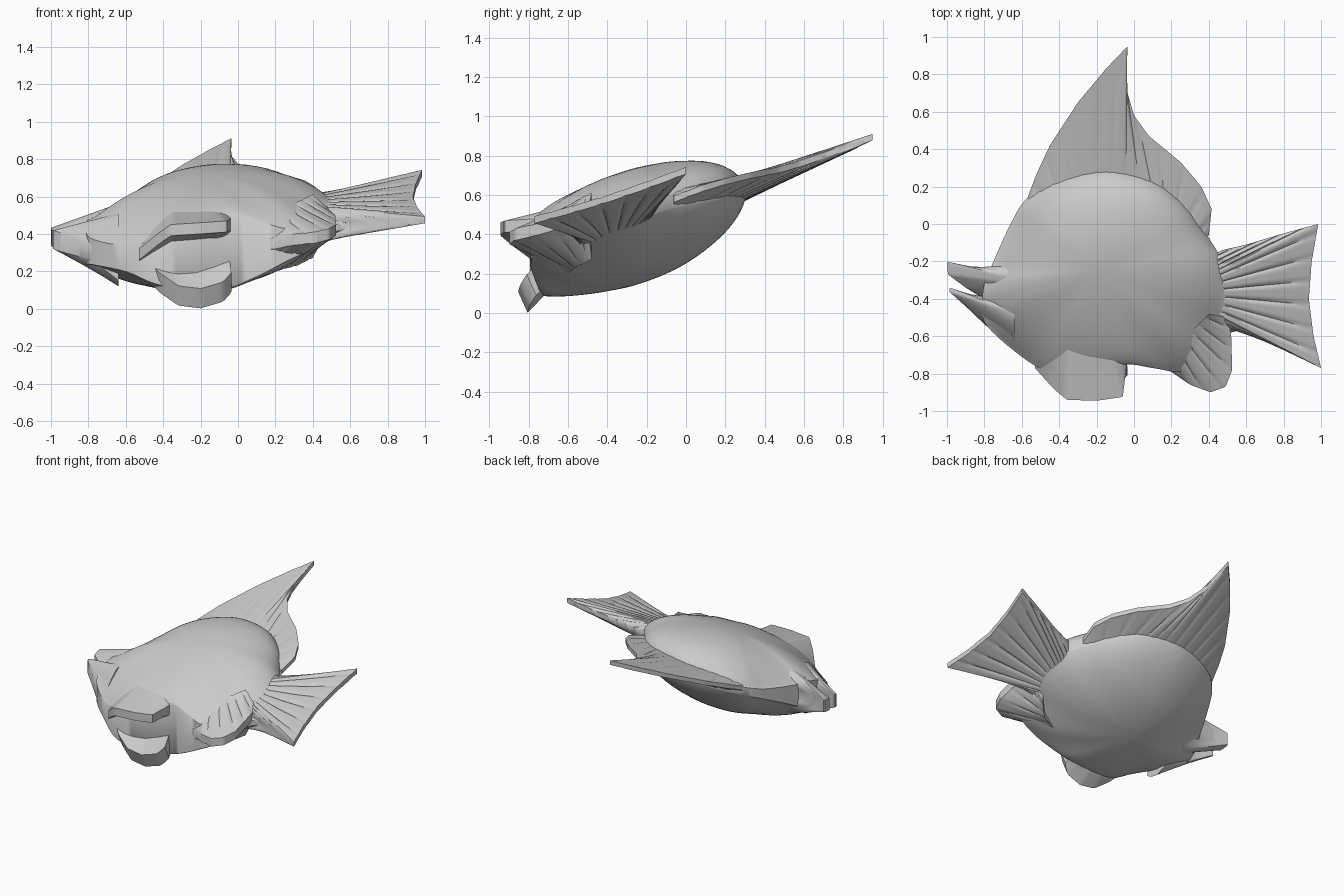
import bpy, bmesh, math
from mathutils import Vector

if "Cube" in bpy.data.objects:
    bpy.data.objects.remove(bpy.data.objects["Cube"], do_unlink=True)

grey = bpy.data.materials.new("plain grey")
grey.diffuse_color = (0.6, 0.6, 0.6, 1)
grey.use_nodes = True
bsdf = grey.node_tree.nodes["Principled BSDF"]
bsdf.inputs["Base Color"].default_value = (0.6, 0.6, 0.6, 1)
bsdf.inputs["Roughness"].default_value = 0.7


def mid(x, y):
    """Height of the tilted, slightly bowed middle surface of the fish."""
    return 0.44 + 0.33 * (y + 0.3) + 0.05 * max(0, y) + 0.13 * x + 0.06 * x * x


def finish(bm, name, angle):
    bmesh.ops.recalc_face_normals(bm, faces=bm.faces)
    mesh = bpy.data.meshes.new(name)
    bm.to_mesh(mesh)
    bm.free()
    obj = bpy.data.objects.new(name, mesh)
    bpy.context.collection.objects.link(obj)
    mesh.materials.append(grey)
    bpy.ops.object.select_all(action='DESELECT')
    obj.select_set(True)
    bpy.context.view_layer.objects.active = obj
    bpy.ops.object.shade_smooth_by_angle(angle=math.radians(angle))


def spline(p0, p1, p2, p3, t):
    """Catmull-Rom interpolation of each component."""
    return [0.5 * (2 * b + (c - a) * t + (2 * a - 5 * b + 4 * c - d) * t * t
                   + (3 * b - a - 3 * c + d) * t ** 3)
            for a, b, c, d in zip(p0, p1, p2, p3)]


def along(pts, u):
    """Point at fraction u of a polyline's length."""
    lens = [(b - a).length for a, b in zip(pts, pts[1:])]
    d = u * sum(lens)
    for a, b, l in zip(pts, pts[1:], lens):
        if d <= l:
            return a.lerp(b, d / l)
        d -= l
    return pts[-1].copy()


def fin(name, root, edge, thick, rays=0, groove=0.0, up=(0, 0, 1), crown=0.0, rows=10):
    """Closed tapered plate from a root line to an edge line, grooved or crowned."""
    lift = lambda p: Vector(p) if len(p) == 3 else Vector((p[0], p[1], mid(*p)))
    root, edge = [lift(p) for p in root], [lift(p) for p in edge]
    up = Vector(up).normalized()
    cols = max(32, rays * 8)
    bm = bmesh.new()
    sides = []
    for sign in (1, -1):
        grid = []
        for i in range(cols + 1):
            u = i / cols
            a, b = along(root, u), along(edge, u)
            cut = groove * max(0, math.cos(2 * math.pi * (rays * u + 0.5))) ** 4
            bulge = 1 - crown + crown * math.sin(math.pi * u)
            col = []
            for j in range(rows + 1):
                s = j / rows
                half = (thick[0] + (thick[1] - thick[0]) * s) * bulge
                half -= cut * math.sin(math.pi * (0.1 + 0.8 * s))
                col.append(bm.verts.new(a.lerp(b, s) + up * sign * max(half, 0.004)))
            grid.append(col)
        for i in range(cols):
            for j in range(rows):
                bm.faces.new((grid[i][j], grid[i + 1][j], grid[i + 1][j + 1], grid[i][j + 1]))
        sides.append(grid)
    # Rim joining both sides
    loops = [[g[i][0] for i in range(cols + 1)] + [g[cols][j] for j in range(1, rows + 1)]
             + [g[i][rows] for i in range(cols - 1, -1, -1)]
             + [g[0][j] for j in range(rows - 1, 0, -1)] for g in sides]
    n = len(loops[0])
    for k in range(n):
        m = (k + 1) % n
        bm.faces.new((loops[0][k], loops[0][m], loops[1][m], loops[1][k]))
    finish(bm, name, 35)


# Body outline: x, y, half thickness at the rim, fullness exponent
OUTLINE = [
    (0.48, -0.22, .06, .6), (0.39, -0.06, .03, .55), (0.27, 0.11, .03, .5),
    (0.10, 0.24, .03, .5), (-0.15, 0.30, .03, .52), (-0.40, 0.25, .03, .6),
    (-0.57, 0.14, .03, .68), (-0.66, 0.0, .04, .72), (-0.76, -0.22, .08, .75),
    (-0.80, -0.32, .11, .72), (-0.81, -0.42, .11, .7), (-0.79, -0.54, .07, .68),
    (-0.60, -0.71, .07, .6), (-0.45, -0.79, .12, .5), (-0.28, -0.78, .17, .44),
    (-0.05, -0.75, .19, .42), (0.10, -0.77, .15, .48), (0.25, -0.79, .09, .58),
    (0.38, -0.75, .06, .7), (0.46, -0.59, .06, .75), (0.49, -0.40, .08, .65)]
CX, CY, TOP, BOTTOM, STEPS, RINGS = -0.2, -0.25, 0.30, 0.28, 5, 18


def body_mid(x, y):
    return mid(x, y) - 0.05 * (y + 0.3)


def build_body():
    n = len(OUTLINE)
    ring = [spline(*[OUTLINE[(i + k) % n] for k in (-1, 0, 1, 2)], s / STEPS)
            for i in range(n) for s in range(STEPS)]
    bm = bmesh.new()
    rims = []
    for sign, height in ((1, TOP), (-1, BOTTOM)):
        pole = bm.verts.new((CX, CY, body_mid(CX, CY) + sign * height))
        prev = None
        for r in range(1, RINGS + 1):
            t = math.sin(r / RINGS * math.pi / 2)
            row = []
            for x, y, rim, e in ring:
                px, py = CX + (x - CX) * t, CY + (y - CY) * t
                e = 0.55 + (e - 0.55) * t
                half = math.hypot(rim * t, height * max(0, 1 - t * t) ** e)
                row.append(bm.verts.new((px, py, body_mid(px, py) + sign * half)))
            for k in range(len(row)):
                m = (k + 1) % len(row)
                if prev:
                    bm.faces.new((prev[k], prev[m], row[m], row[k]))
                else:
                    bm.faces.new((pole, row[m], row[k]))
            prev = row
        rims.append(prev)
    for k in range(len(rims[0])):
        m = (k + 1) % len(rims[0])
        bm.faces.new((rims[0][k], rims[0][m], rims[1][m], rims[1][k]))
    finish(bm, "body", 50)


build_body()

# Open mouth
fin("upper_lip",
    [(-0.66, -0.20), (-0.66, -0.30), (-0.68, -0.39)],
    [(-0.77, -0.235), (-0.90, -0.225, .39), (-1.0, -0.20, .39), (-0.995, -0.27, .375),
     (-0.9, -0.34, .36), (-0.82, -0.39)],
    (0.17, 0.045), crown=0.35)
fin("lower_jaw",
    [(-0.66, -0.38), (-0.64, -0.48), (-0.64, -0.62)],
    [(-0.81, -0.39), (-0.90, -0.37, .35), (-0.985, -0.34, .37), (-0.99, -0.36, .37),
     (-0.90, -0.44, .34), (-0.79, -0.545, .30)],
    (0.19, 0.05), crown=0.35)

# Fan tail with rays
fin("tail_fin",
    [(0.36, -0.20), (0.38, -0.35), (0.38, -0.54)],
    [(0.47, -0.14), (0.60, -0.11), (0.80, -0.05), (0.985, 0.0), (0.95, -0.2), (0.935, -0.4),
     (0.96, -0.6), (1.0, -0.77), (0.75, -0.65), (0.56, -0.57), (0.52, -0.58)],
    (0.10, 0.018), rays=14, groove=0.011)

# Tall swept back fin
fin("dorsal_fin",
    [(-0.5, 0.08), (-0.38, 0.18), (-0.15, 0.22), (0.08, 0.17), (0.22, 0.06), (0.34, -0.1)],
    [(-0.57, 0.14), (-0.52, 0.27), (-0.45, 0.42), (-0.3, 0.65), (-0.15, 0.83), (-0.035, 0.95),
     (-0.04, 0.72), (0.0, 0.58), (0.08, 0.47), (0.25, 0.33), (0.36, 0.2), (0.415, 0.08),
     (0.40, -0.06)],
    (0.06, 0.016), rays=13, groove=0.005)

# Rounded fin under the tail, growing out of the belly wall
fin("anal_fin",
    [(0.05, -0.62), (0.2, -0.6), (0.32, -0.56), (0.4, -0.48)],
    [(0.10, -0.765, .34), (0.2, -0.79, .35), (0.3, -0.86, .37), (0.41, -0.90, .38),
     (0.49, -0.87, .40), (0.525, -0.78, .42), (0.52, -0.6, .47), (0.5, -0.5, .49)],
    (0.17, 0.03), rays=7, groove=0.008)

# Paired belly fins
fin("upper_belly_fin",
    [(-0.50, -0.66, .33), (-0.35, -0.62, .43), (-0.2, -0.60, .45), (-0.05, -0.60, .45)],
    [(-0.53, -0.77, .29), (-0.43, -0.88, .37), (-0.36, -0.94, .42), (-0.2, -0.945, .43),
     (-0.06, -0.925, .44), (-0.04, -0.76, .45)],
    (0.10, 0.03))
fin("lower_belly_fin",
    [(-0.48, -0.62, .27), (-0.3, -0.6, .29), (-0.06, -0.6, .30)],
    [(-0.5, -0.71, .22), (-0.42, -0.79, .14), (-0.32, -0.825, .07), (-0.2, -0.83, .055),
     (-0.08, -0.82, .09), (-0.035, -0.79, .14), (-0.05, -0.69, .24)],
    (0.06, 0.058), up=(0, -0.05, 0.11))
